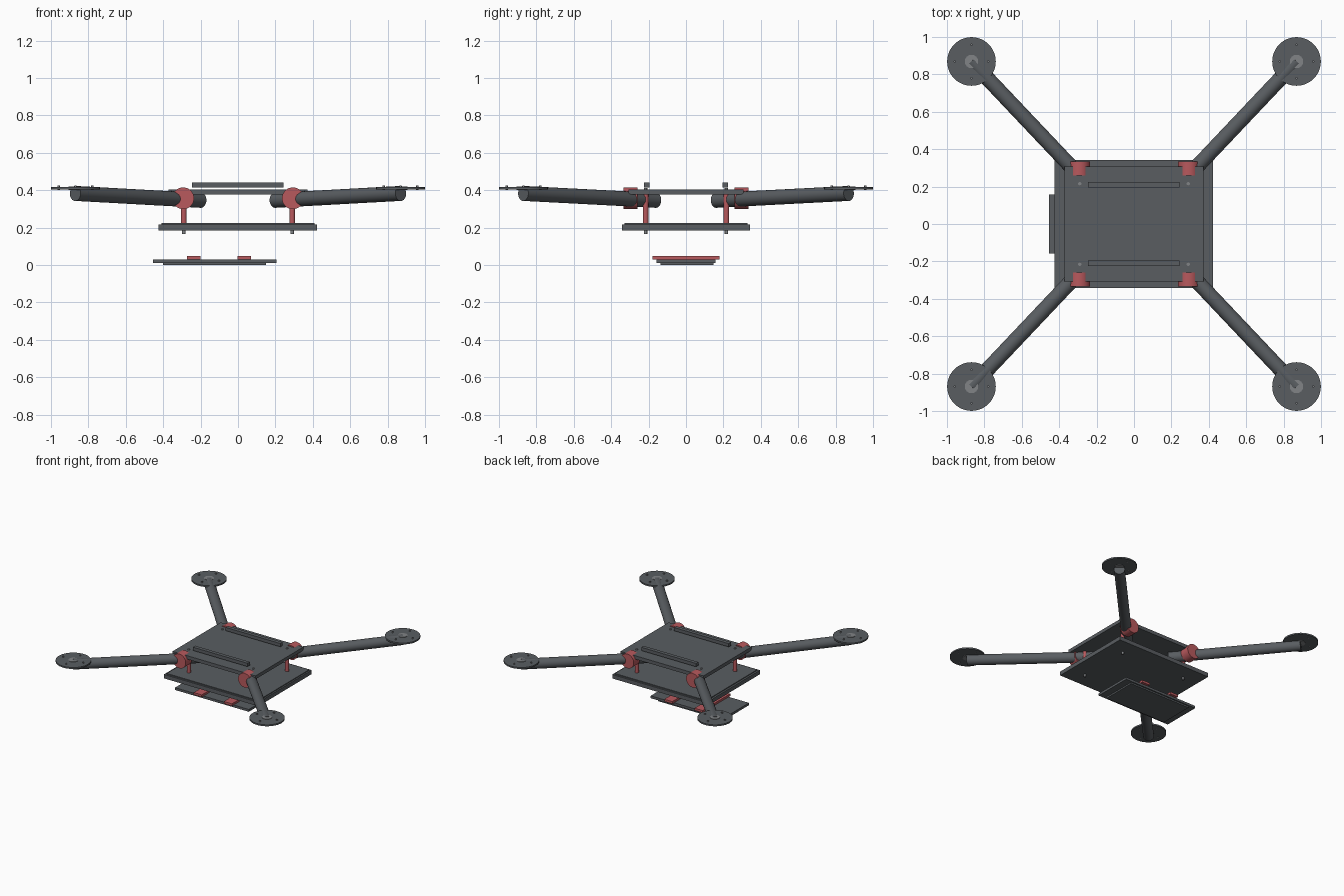
import bpy
from math import radians
from mathutils import Vector

if "Cube" in bpy.data.objects:
    bpy.data.objects.remove(bpy.data.objects["Cube"])


def material(name, color):
    m = bpy.data.materials.new(name)
    m.diffuse_color = (*color, 1)
    m.use_nodes = True
    m.node_tree.nodes["Principled BSDF"].inputs["Base Color"].default_value = m.diffuse_color
    return m


DARK = material("carbon", (0.10, 0.11, 0.12))
RED = material("red_anodised", (0.48, 0.10, 0.11))
STEEL = material("steel", (0.22, 0.23, 0.24))


def box(name, x, y, z, mat):
    """Box from (min, max) pairs per axis."""
    bpy.ops.mesh.primitive_cube_add(size=1)
    o = bpy.context.object
    o.name = name
    o.location = [(a + b) / 2 for a, b in (x, y, z)]
    o.scale = [b - a for a, b in (x, y, z)]
    bpy.ops.object.transform_apply(location=False, rotation=False, scale=True)
    o.data.materials.append(mat)
    return o


def rod(name, start, end, r, mat, sides=32):
    """Solid cylinder between two points."""
    a, b = Vector(start), Vector(end)
    bpy.ops.mesh.primitive_cylinder_add(vertices=sides, radius=r,
                                        depth=(b - a).length, location=(a + b) / 2)
    o = bpy.context.object
    o.name = name
    o.rotation_euler = (b - a).to_track_quat('Z', 'Y').to_euler()
    o.data.materials.append(mat)
    bpy.ops.object.shade_smooth_by_angle(angle=radians(35))
    return o


# Body plates
box("top_plate", (-0.372, 0.372), (-0.308, 0.308), (0.377, 0.405), DARK)
box("bottom_plate", (-0.425, 0.422), (-0.342, 0.342), (0.185, 0.217), DARK)
box("bottom_plate_liner", (-0.41, 0.41), (-0.328, 0.328), (0.216, 0.224), DARK)

# Top rails
for s in (-1, 1):
    box("top_rail", (-0.247, 0.243), (s * 0.21 - 0.015, s * 0.21 + 0.015), (0.414, 0.441), DARK)

# Battery tray with straps underneath
box("battery_tray", (-0.455, 0.207), (-0.157, 0.157), (0.012, 0.031), DARK)
box("battery_tray_base", (-0.40, 0.15), (-0.135, 0.147), (0.0, 0.013), DARK)
for x in (-0.237, 0.034):
    box("battery_strap", (x - 0.036, x + 0.036), (-0.178, 0.178), (0.030, 0.048), RED)

# Four corners: arm, clamp, spacer post, bolt and motor mount
for sx in (-1, 1):
    for sy in (-1, 1):
        rod("arm", (sx * 0.198, sy * 0.16, 0.346), (sx * 0.87, sy * 0.87, 0.383), 0.04, DARK)
        rod("arm_clamp", (sx * 0.293, sy * 0.258, 0.357), (sx * 0.293, sy * 0.334, 0.357), 0.058, RED)
        px, py = sx * 0.29, sy * 0.216
        rod("spacer_post", (px, py, 0.22), (px, py, 0.38), 0.015, RED, 24)
        rod("post_bolt", (px, py, 0.165), (px, py, 0.412), 0.009, STEEL, 16)
        mx, my = sx * 0.869, sy * 0.869
        rod("motor_mount", (mx, my, 0.404), (mx, my, 0.416), 0.13, DARK, 48)
        rod("motor_hub", (mx, my, 0.400), (mx, my, 0.419), 0.036, STEEL)
        for dx, dy in ((0.09, 0), (-0.09, 0), (0, 0.09), (0, -0.09)):
            rod("mount_bolt", (mx + dx, my + dy, 0.402), (mx + dx, my + dy, 0.426), 0.006, STEEL, 12)
